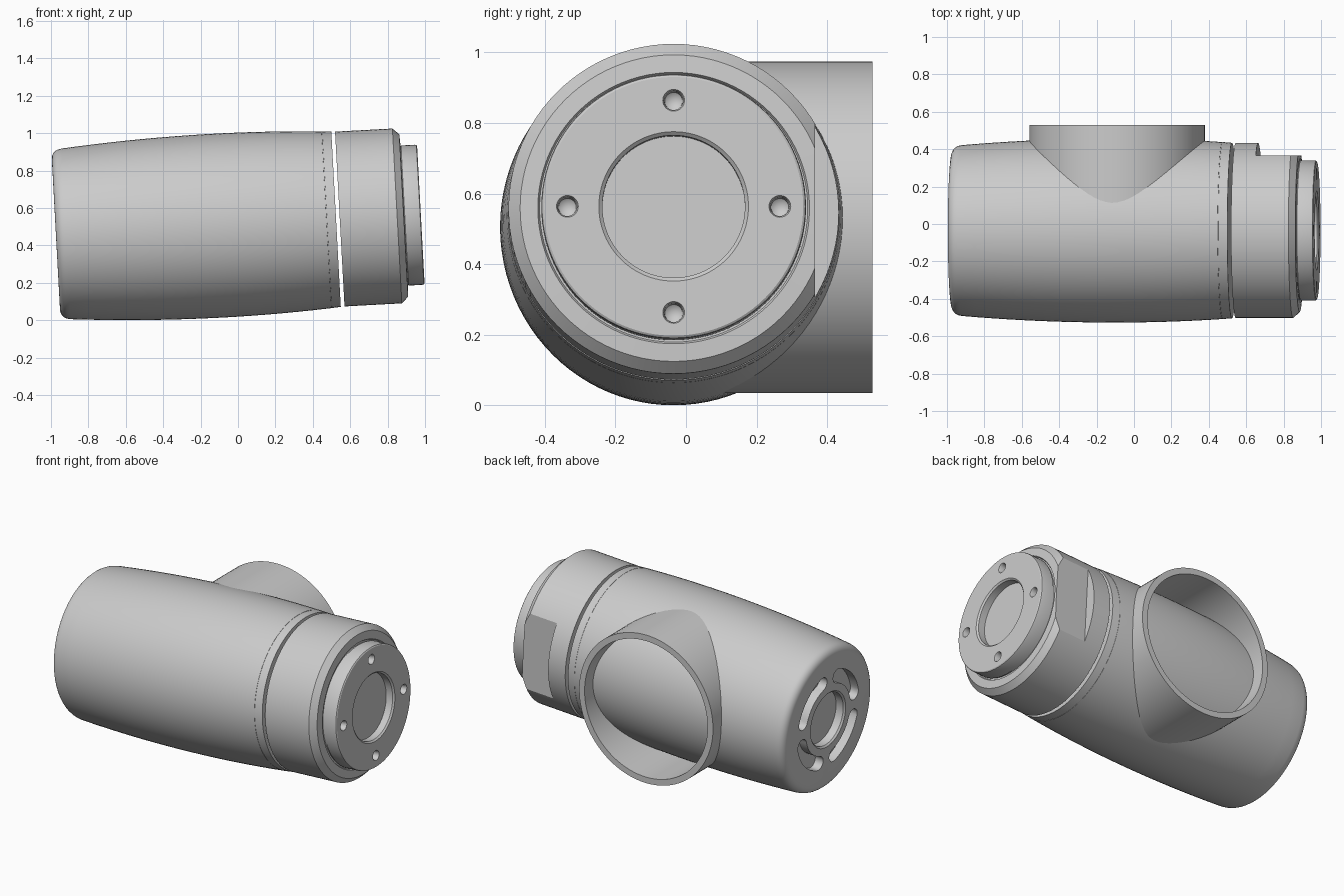
import bpy, bmesh
from math import sin, cos, pi, radians
from mathutils import Matrix, Vector

if "Cube" in bpy.data.objects:
    bpy.data.objects.remove(bpy.data.objects["Cube"])

# Frame of the slightly tilted main axis (local x runs along the body)
AXIS = Matrix.Translation((0, -0.035, 0.511)) @ Matrix.Rotation(radians(-3.1), 4, 'Y')
PIPE = Matrix.Translation((-0.09, 0, 0.505)) @ Matrix.Rotation(radians(90), 4, 'Z')


def finish(name, bm, matrix):
    bmesh.ops.remove_doubles(bm, verts=bm.verts, dist=1e-5)
    bmesh.ops.recalc_face_normals(bm, faces=bm.faces)
    bm.transform(matrix)
    mesh = bpy.data.meshes.new(name)
    bm.to_mesh(mesh)
    bm.free()
    ob = bpy.data.objects.new(name, mesh)
    bpy.context.collection.objects.link(ob)
    return ob


def revolve(name, profile, matrix=AXIS, steps=96, closed=False):
    """Spin (along, radius) points about the local x axis."""
    bm = bmesh.new()
    vs = [bm.verts.new((s, 0, r)) for s, r in profile]
    pairs = list(zip(vs, vs[1:])) + ([(vs[-1], vs[0])] if closed else [])
    es = [bm.edges.new(p) for p in pairs]
    bmesh.ops.spin(bm, geom=vs + es, cent=(0, 0, 0), axis=(1, 0, 0),
                   angle=2 * pi, steps=steps)
    return finish(name, bm, matrix)


def prism(name, outline, x0, x1):
    """Extrude a (y, z) outline along the local x axis."""
    bm = bmesh.new()
    f = bm.faces.new([bm.verts.new((x0, y, z)) for y, z in outline])
    ext = bmesh.ops.extrude_face_region(bm, geom=[f])['geom']
    bmesh.ops.translate(bm, verts=[v for v in ext if isinstance(v, bmesh.types.BMVert)],
                        vec=(x1 - x0, 0, 0))
    return finish(name, bm, AXIS)


def cut(ob, cutters):
    bpy.context.view_layer.objects.active = ob
    for c in cutters:
        c.hide_render = True
        m = ob.modifiers.new("cut", 'BOOLEAN')
        m.operation, m.solver, m.object = 'DIFFERENCE', 'EXACT', c
        bpy.ops.object.modifier_apply(modifier=m.name)
        bpy.data.objects.remove(c)


def polar(r, a):
    return (r * cos(a), r * sin(a))


def slot_outline(mid, half, a0, a1, n=14):
    pts = [polar(mid + half, a0 + (a1 - a0) * i / n) for i in range(n + 1)]
    back = [polar(mid - half, a1 + (a0 - a1) * i / n) for i in range(n + 1)]

    def end(a, start):
        c = Vector(polar(mid, a))
        return [tuple(c + Vector(polar(half, a + start + pi * i / 8))) for i in range(1, 8)]
    return pts + end(a1, 0) + back + end(a0, pi)


def body_radius(s):
    return 0.492 - (0.022 * ((s + 0.1) / 0.62) ** 2 if s > -0.1
                    else 0.036 * ((s + 0.1) / 0.83) ** 2)


# Main barrel: recessed rounded end, swelling side, fine seam, flat front
barrel = [(-0.915, 0), (-0.915, 0.165), (-0.965, 0.165), (-0.975, 0.175), (-0.975, 0.40)]
barrel += [(-0.925 - 0.05 * cos(a), 0.405 + 0.05 * sin(a))
           for a in [radians(d) for d in range(10, 90, 16)]]
barrel += [(s, body_radius(s)) for s in [-0.92 + 0.0865 * i for i in range(17)]]
barrel += [(0.473, body_radius(0.473)), (0.4735, 0.472), (0.4765, 0.472),
           (0.477, body_radius(0.477)), (0.525, 0.469), (0.525, 0)]
body = revolve("main_barrel", barrel)
cut(body, [prism("slot_cutter", slot_outline(0.265, 0.043, q * pi / 2 + 0.28,
                                             (q + 1) * pi / 2 - 0.28), -1.1, -0.92)
           for q in range(4)])

# End cap with raised disc and shallow round window
cap = revolve("end_cap", [
    (0.545, 0), (0.545, 0.468), (0.852, 0.468), (0.887, 0.435), (0.890, 0.385),
    (0.882, 0.380), (0.882, 0.370), (0.890, 0.370), (0.893, 0.375), (0.968, 0.375),
    (0.975, 0.373), (0.979, 0.367), (0.979, 0.212), (0.970, 0.202), (0.925, 0.202),
    (0.925, 0)])

# Wrench flat on the side and four drilled pin holes
flat = prism("flat_cutter", [(0.40, -0.6), (0.7, -0.6), (0.7, 0.6), (0.40, 0.6)], 0.665, 1.1)
holes = [revolve("hole_cutter", [(0.91, 0), (0.93, 0.025), (0.97, 0.027),
                                 (1.0, 0.04), (1.0, 0)],
                 AXIS @ Matrix.Translation((0, *polar(0.301, k * pi / 2))), 32)
         for k in range(4)]
cut(cap, [flat] + holes)

# Side pipe, an open tube meeting the barrel
pipe = revolve("side_pipe", [(0.0, 0.47), (0.529, 0.47), (0.529, 0.432), (0.0, 0.432)],
               PIPE, 96, closed=True)

for ob in (body, cap, pipe):
    bpy.ops.object.select_all(action='DESELECT')
    ob.select_set(True)
    bpy.context.view_layer.objects.active = ob
    bpy.ops.object.shade_smooth_by_angle(angle=radians(25))
